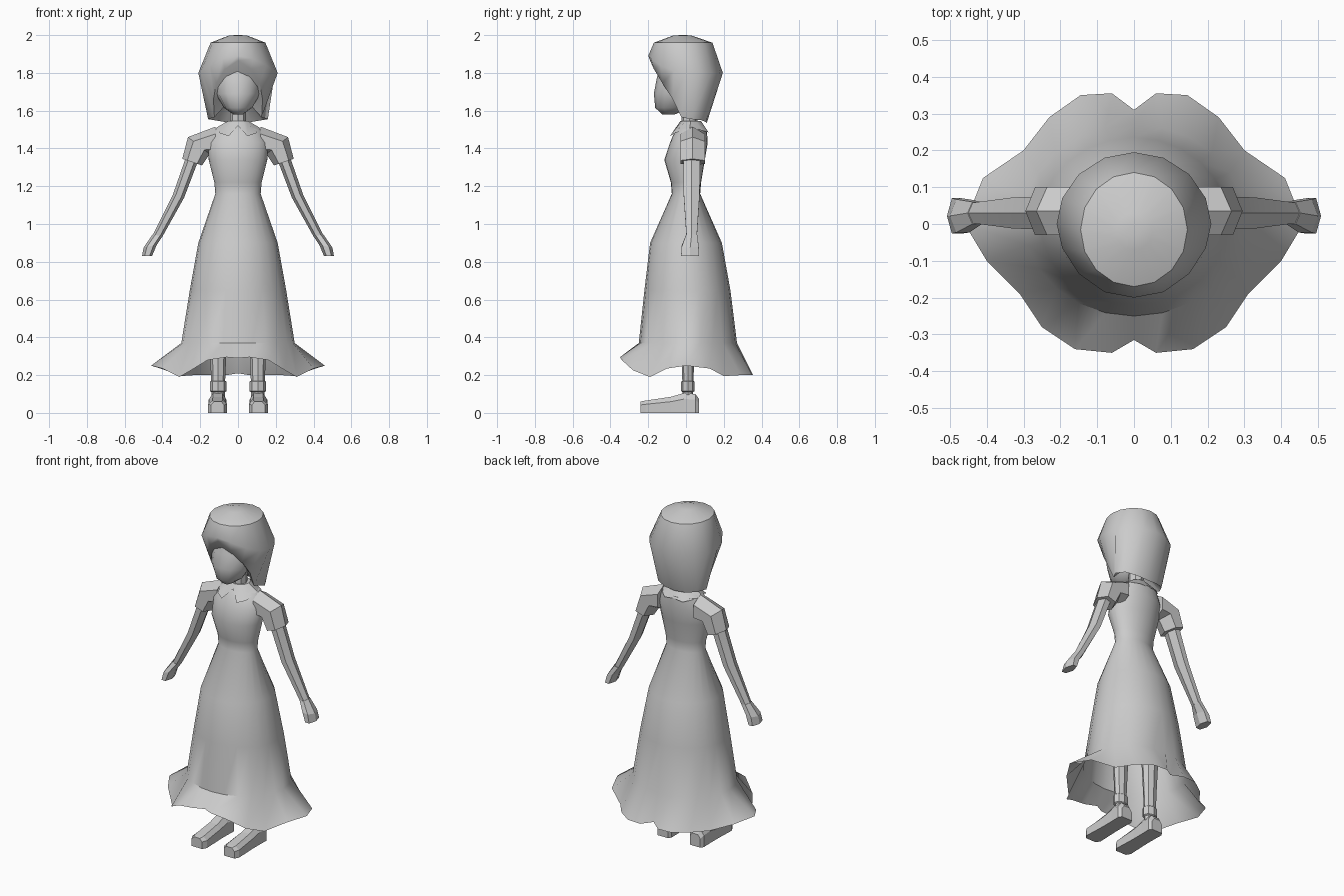
import bpy
from math import sin, cos, pi, radians

if "Cube" in bpy.data.objects:
    bpy.data.objects.remove(bpy.data.objects["Cube"])


def finish(name, verts, faces, mirror=False, angle=30):
    me = bpy.data.meshes.new(name)
    me.from_pydata(verts, [], faces)
    ob = bpy.data.objects.new(name, me)
    bpy.context.collection.objects.link(ob)
    bpy.ops.object.select_all(action='DESELECT')
    ob.select_set(True)
    bpy.context.view_layer.objects.active = ob
    if angle:
        bpy.ops.object.shade_smooth_by_angle(angle=radians(angle))
    if mirror:
        mod = ob.modifiers.new("mirror", 'MIRROR')
        mod.use_mirror_merge = False
    return ob


def loft(name, rings, caps=(True, True), flip=False, **kw):
    """Skin equal-sized rings, bottom to top."""
    n = len(rings[0])
    verts = [p for r in rings for p in r]
    faces = []
    for k in range(len(rings) - 1):
        for i in range(n):
            j = (i + 1) % n
            faces.append((k * n + i, k * n + j, k * n + n + j, k * n + n + i))
    if caps[0]:
        faces.append(tuple(reversed(range(n))))
    if caps[1]:
        faces.append(tuple(range(len(verts) - n, len(verts))))
    if flip:
        faces = [f[::-1] for f in faces]
    return finish(name, verts, faces, **kw)


def oval(z, rx, y0, y1, n):
    """Horizontal ellipse starting at the front, counterclockwise."""
    cy, ry = (y0 + y1) / 2, (y1 - y0) / 2
    return [(rx * sin(2 * pi * i / n), cy - ry * cos(2 * pi * i / n), z) for i in range(n)]


def both(half):
    """Mirror a half outline (front to back) into a closed ring."""
    return half + [(-x, y, z) for x, y, z in half[-2:0:-1]]


def section(px, pz, qx, qz, cy, h, n=6):
    """Limb cross-section between inner point p and outer point q."""
    pts = []
    for i in range(n):
        a = 2 * pi * (i + 0.5) / n
        t = 0.5 + 0.5 * sin(a) / sin(pi / 2)
        pts.append((px + (qx - px) * t, cy - h * cos(a) / cos(pi / n), pz + (qz - pz) * t))
    return pts


# Dress with wavy flared hem, raised at the front
hem = both([(0, -.315, .29), (.06, -.35, .295), (.16, -.34, .28), (.25, -.28, .225),
            (.31, -.19, .19), (.40, -.10, .235), (.46, 0, .25), (.41, .125, .235),
            (.30, .20, .195), (.23, .29, .20), (.145, .35, .20), (.06, .355, .20),
            (0, .31, .21)])
dress_rings = [hem] + [oval(z, rx, y0, y1, 24) for z, rx, y0, y1 in (
    (.37, .30, -.25, .27), (.65, .255, -.22, .235), (.90, .21, -.19, .19),
    (1.16, .12, -.075, .075), (1.22, .125, -.08, .08), (1.34, .155, -.115, .10),
    (1.43, .16, -.085, .115), (1.50, .125, -.055, .11), (1.53, .06, -.02, .08))]
loft("dress", dress_rings, caps=(False, True), angle=40)

# Collar with two front points
collar_low = both([(0, -.045, 1.52), (.05, -.085, 1.465), (.095, -.06, 1.48),
                   (.115, .02, 1.51), (.10, .085, 1.495), (.06, .12, 1.485), (0, .115, 1.49)])
loft("collar", [collar_low, oval(1.545, .055, -.03, .08, 12)], caps=(False, True))

# Neck and face
loft("neck", [oval(z, .042, -.025, .06, 8) for z in (1.48, 1.68)])
loft("face", [oval(z, rx, y0, y1, 12) for z, rx, y0, y1 in (
    (1.58, .025, -.125, -.06), (1.615, .075, -.163, .02), (1.69, .118, -.17, .06),
    (1.77, .122, -.155, .08), (1.86, .09, -.13, .08))], angle=50)

# Bobbed hair, open around the face
edge = both([(0, -.19, 1.865), (.07, -.17, 1.82), (.115, -.125, 1.745), (.13, -.07, 1.66),
             (.125, -.025, 1.565), (.158, .03, 1.555), (.13, .08, 1.55), (.07, .105, 1.54),
             (0, .11, 1.535)])
wide = both([(0, -.20, 1.89), (.08, -.185, 1.875), (.15, -.135, 1.84), (.195, -.065, 1.81),
             (.21, 0, 1.80), (.195, .07, 1.80), (.15, .135, 1.80), (.08, .18, 1.80),
             (0, .195, 1.80)])
inner = [(x * .3, y * .2 + .01, 1.66) for x, y, z in edge]
loft("hair", [inner, edge, wide, oval(1.96, .145, -.17, .14, 16),
              oval(1.997, .05, -.07, .03, 16), oval(2.0, .015, -.03, 0, 16)],
     angle=45)

# Short puffed sleeves
loft("sleeve", [section(.12, 1.36, .12, 1.515, .035, .065),
                section(.15, 1.37, .265, 1.46, .035, .065),
                section(.19, 1.31, .295, 1.345, .035, .065)], flip=True, mirror=True)

# Arms and flared hands
loft("arm", [section(.205, 1.35, .27, 1.37, .03, .045),
             section(.285, 1.14, .345, 1.155, .03, .042),
             section(.402, .93, .45, .945, .03, .028)], flip=True, mirror=True)
loft("hand", [section(.40, .935, .452, .945, .03, .03),
              section(.43, .89, .50, .875, .022, .045),
              section(.455, .83, .508, .83, .022, .048)], flip=True, mirror=True, angle=0)


# Legs with ankle cuffs
def at_leg(ring):
    return [(x + .105, y, z) for x, y, z in ring]


loft("leg", [at_leg(oval(z, r, .01 - r * .8, .01 + r * .8, 8)) for z, r in (
    (.07, .035), (.11, .035), (.115, .044), (.165, .044), (.17, .037), (.29, .042),
    (.55, .055))], mirror=True, angle=0)

# Shoes: slices from heel to toe (y, half width, height)
shoe = []
for y, w, h in ((.068, .035, .075), (.05, .047, .10), (-.01, .045, .105), (-.08, .045, .085),
                (-.215, .05, .065), (-.24, .035, .06)):
    shoe.append([(.108 + sx * w, y, z) for sx, z in (
        (-1, 0), (1, 0), (1, h * .7), (.55, h), (-.55, h), (-1, h * .7))])
loft("shoe", shoe, mirror=True, angle=0)
